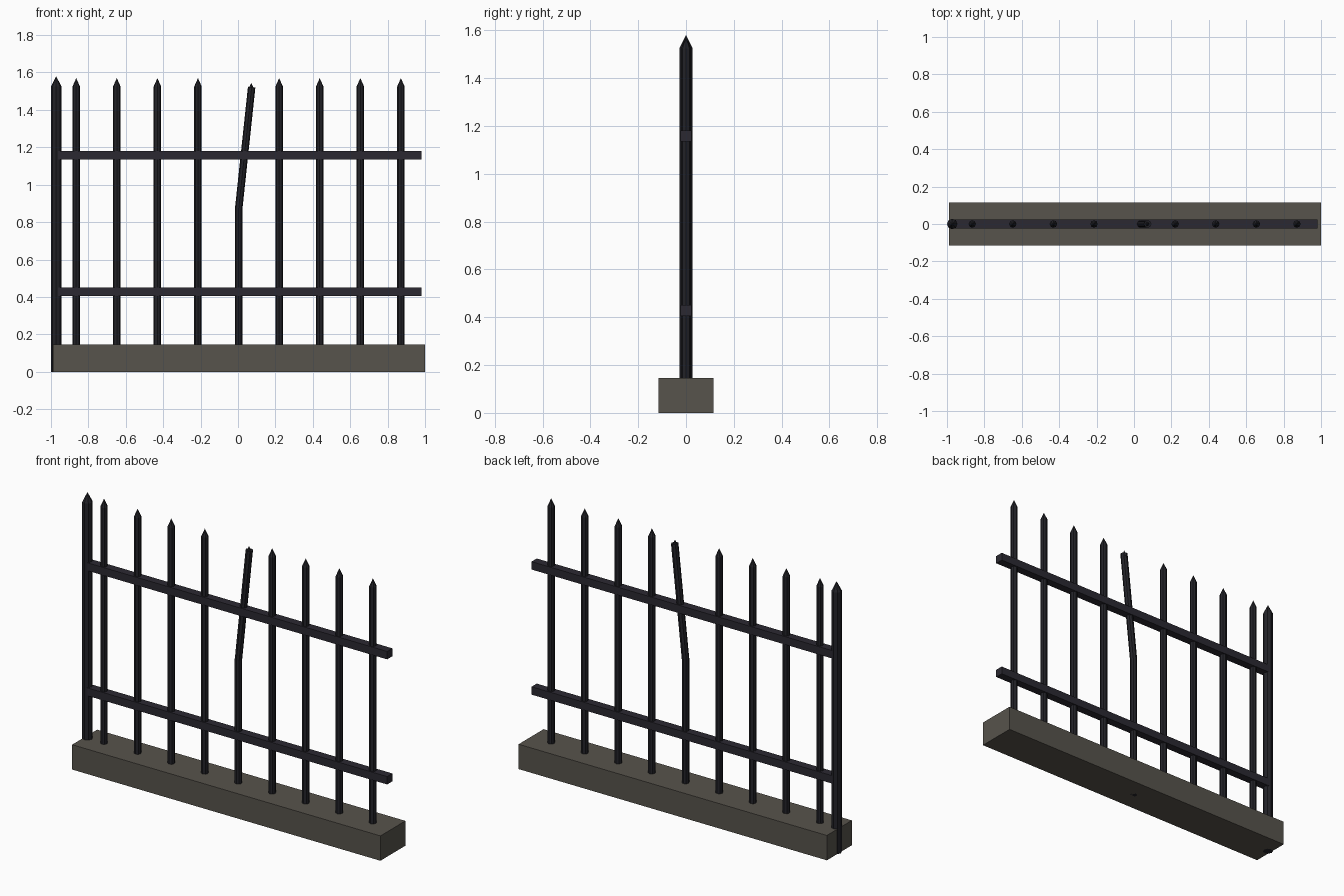
import bpy
from mathutils import Vector

if "Cube" in bpy.data.objects:
    bpy.data.objects.remove(bpy.data.objects["Cube"])


def material(name, rgb):
    m = bpy.data.materials.new(name)
    m.diffuse_color = (*rgb, 1)
    m.use_nodes = True
    m.node_tree.nodes["Principled BSDF"].inputs["Base Color"].default_value = m.diffuse_color
    return m


STONE = material("stone", (0.095, 0.087, 0.072))
IRON = material("dark_iron", (0.016, 0.016, 0.021))
RAIL = material("rail_iron", (0.024, 0.022, 0.031))


def finish(name, mat):
    ob = bpy.context.object
    ob.name = name
    ob.data.materials.append(mat)
    return ob


def box(name, x, y, z, mat):
    bpy.ops.mesh.primitive_cube_add(size=1, location=[sum(r) / 2 for r in (x, y, z)])
    ob = finish(name, mat)
    ob.scale = [r[1] - r[0] for r in (x, y, z)]
    bpy.ops.object.transform_apply(location=False, rotation=False, scale=True)


def bar(name, start, end, r1, r2, mat=IRON):
    # eight-sided bar or spike between two points
    a, b = Vector(start), Vector(end)
    d = b - a
    bpy.ops.mesh.primitive_cone_add(vertices=8, radius1=r1, radius2=r2, depth=d.length,
                                    location=(a + b) / 2)
    ob = finish(name, mat)
    # tilt only in the xz plane
    ob.rotation_euler = (0, Vector((0, 0, 1)).angle(d) if d.x > 0 else 0, 0)


# plinth
box("stone_base", (-0.99, 1.0), (-0.115, 0.115), (0, 0.145), STONE)

# horizontal rails
for name, z in (("lower_rail", 0.428), ("upper_rail", 1.158)):
    box(name, (-0.975, 0.98), (-0.024, 0.024), (z - 0.023, z + 0.023), RAIL)

# end post
bar("end_post", (-0.972, 0, 0), (-0.972, 0, 1.525), 0.028, 0.028)
bar("end_post_spike", (-0.972, 0, 1.525), (-0.972, 0, 1.58), 0.028, 0)

# pickets, the middle one bent
for i in range(-4, 5):
    x = 0.003 + i * 0.217
    if i:
        bar("picket", (x, 0, 0.10), (x, 0, 1.525), 0.02, 0.02)
        bar("picket_spike", (x, 0, 1.525), (x, 0, 1.57), 0.02, 0)
    else:
        bar("bent_picket_lower", (x, 0, 0), (x, 0, 0.87), 0.02, 0.02)
        bar("bent_picket_upper", (x, 0, 0.865), (x + 0.07, 0, 1.522), 0.02, 0.02)
        bar("bent_picket_spike", (x + 0.068, 0, 1.50), (x + 0.068, 0, 1.545), 0.02, 0)
